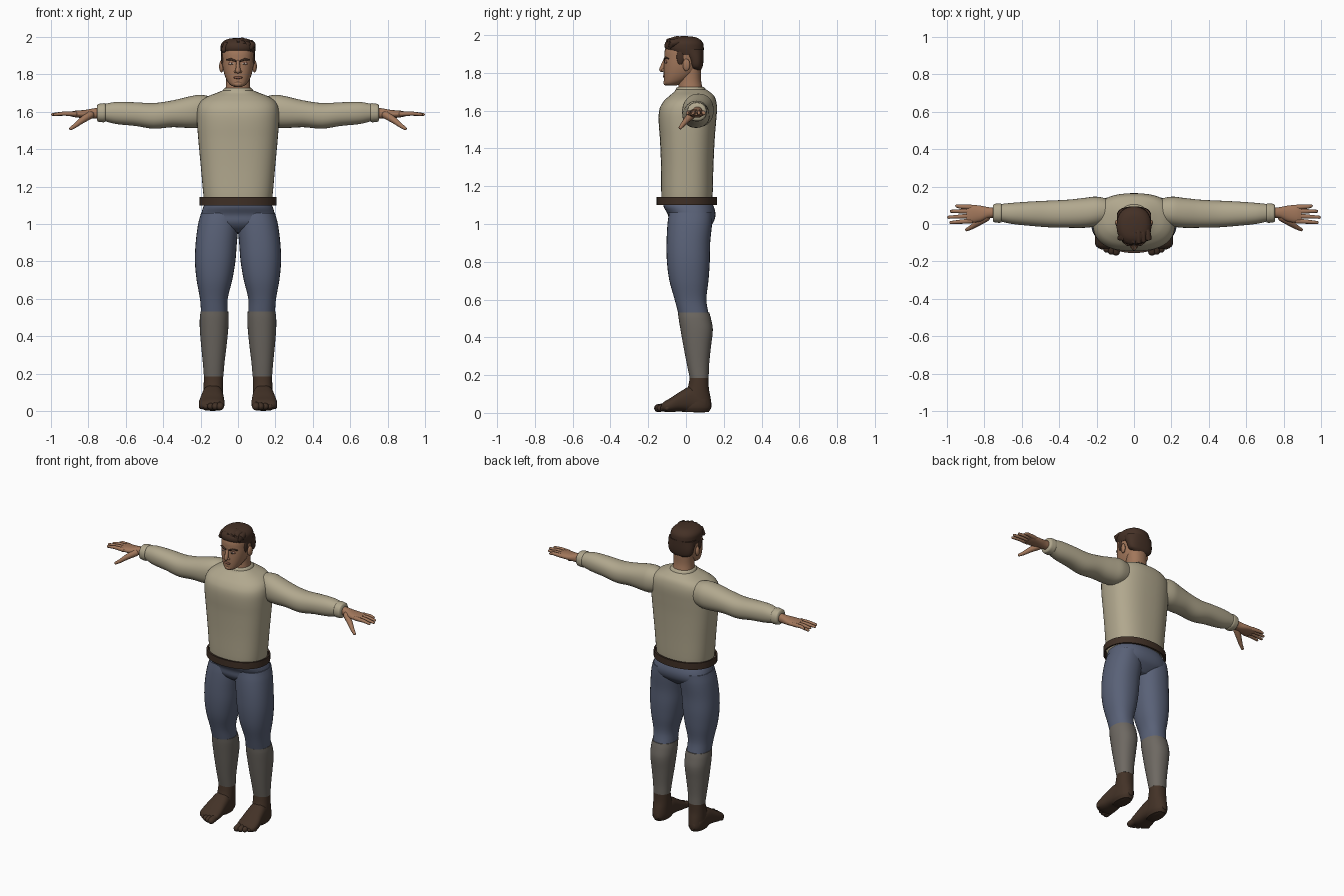
import bpy, bmesh, math
from mathutils import Vector, Matrix


def mat(name, r, g, b):
    m = bpy.data.materials.new(name)
    m.diffuse_color = (r, g, b, 1)
    return m


SHIRT = mat("cream_wool", .44, .39, .27)
DENIM = mat("blue_denim", .10, .12, .185)
SOCK = mat("grey_sock", .155, .14, .122)
LEATHER = mat("dark_leather", .056, .032, .02)
BELT = mat("belt_brown", .05, .029, .019)
SKIN = mat("skin", .36, .185, .105)
LIP = mat("lip", .24, .10, .065)
HAIR = mat("brown_hair", .058, .03, .019)
WHITE = mat("eye_white", .5, .46, .42)


def finish(name, bm, m, mirror=False):
    bmesh.ops.recalc_face_normals(bm, faces=bm.faces[:])
    me = bpy.data.meshes.new(name)
    bm.to_mesh(me)
    bm.free()
    ob = bpy.data.objects.new(name, me)
    bpy.context.collection.objects.link(ob)
    me.materials.append(m)
    if mirror:
        md = ob.modifiers.new("mirror", 'MIRROR')
        md.use_mirror_merge = False
    return ob


def skin_rings(bm, rings, caps=True):
    vs = [[bm.verts.new(p) for p in r] for r in rings]
    n = len(vs[0])
    for a, b in zip(vs, vs[1:]):
        for i in range(n):
            j = (i + 1) % n
            bm.faces.new((a[i], a[j], b[j], b[i]))
    if caps:
        bm.faces.new(vs[0])
        bm.faces.new(vs[-1])


def dense(rows, steps):
    """Smooth curve through control rows (non-uniform Hermite)."""
    k = len(rows)
    slope = []
    for i in range(k):
        a, b = rows[max(i - 1, 0)], rows[min(i + 1, k - 1)]
        slope.append([(q - p) / (b[0] - a[0]) for p, q in zip(a, b)])
    out = []
    for i in range(k - 1):
        h = rows[i + 1][0] - rows[i][0]
        for s in range(steps):
            t = s / steps
            f = (2*t**3 - 3*t*t + 1, (t**3 - 2*t*t + t) * h, 3*t*t - 2*t**3, (t**3 - t*t) * h)
            out.append([f[0]*p + f[1]*u + f[2]*q + f[3]*v for p, u, q, v in
                        zip(rows[i], slope[i], rows[i + 1], slope[i + 1])])
    return out + [list(rows[-1])]


def oval(a0, a1, b0, b1, p, n):
    pts = []
    for i in range(n):
        c, s = math.cos(2*math.pi*i/n), math.sin(2*math.pi*i/n)
        pts.append(((a0 + a1)/2 + (a1 - a0)/2 * math.copysign(abs(c)**(2/p), c),
                    (b0 + b1)/2 + (b1 - b0)/2 * math.copysign(abs(s)**(2/p), s)))
    return pts


def loft(name, rows, m, axis='Z', p=2.2, mirror=False, n=32, steps=4):
    """Rows hold position along the axis, then low/high extents of the other two axes."""
    put = {'Z': lambda t, a, b: (a, b, t), 'X': lambda t, a, b: (t, a, b),
           'Y': lambda t, a, b: (a, t, b)}[axis]
    bm = bmesh.new()
    skin_rings(bm, [[put(r[0], a, b) for a, b in oval(*r[1:], p, n)] for r in dense(rows, steps)])
    return finish(name, bm, m, mirror)


def body(name, rows, m, **kw):
    """Symmetric vertical loft: height, half width, front, back."""
    return loft(name, [(z, -w, w, f, b) for z, w, f, b in rows], m, **kw)


def tube(name, paths, m, mirror=False, n=12):
    """Round-ended tapered limbs; each path lists (x, y, z, radius)."""
    bm = bmesh.new()
    for path in paths:
        P = [Vector(q[:3]) for q in path]
        R = [q[3] for q in path]
        T = [(P[min(i + 1, len(P) - 1)] - P[max(i - 1, 0)]).normalized() for i in range(len(P))]
        st = list(zip(P, R, T))
        caps = [math.radians(d) for d in (80, 55, 28)]
        head = [(P[0] - T[0]*R[0]*math.sin(a), R[0]*math.cos(a), T[0]) for a in caps]
        tail = [(P[-1] + T[-1]*R[-1]*math.sin(a), R[-1]*math.cos(a), T[-1]) for a in caps[::-1]]
        rings = []
        for c, r, t in head + st + tail:
            up = Vector((1, 0, 0)) if abs(T[0].x) < .6 else Vector((0, 0, 1))
            u = t.cross(up).normalized()
            v = t.cross(u)
            rings.append([c + r*(u*math.cos(2*math.pi*i/n) + v*math.sin(2*math.pi*i/n)) for i in range(n)])
        skin_rings(bm, rings)
    return finish(name, bm, m, mirror)


def blob(name, c, r, m, mirror=False, rot=0):
    bm = bmesh.new()
    bmesh.ops.create_uvsphere(bm, u_segments=16, v_segments=10, radius=1)
    M = Matrix.Translation(c) @ Matrix.Rotation(rot, 4, 'Z') @ Matrix.Diagonal((*r, 1))
    bmesh.ops.transform(bm, matrix=M, verts=bm.verts[:])
    return finish(name, bm, m, mirror)


# Sweater: torso, collar, sleeves, cuffs
body("sweater_torso", [(1.10, .174, -.124, .134), (1.13, .182, -.13, .14), (1.3, .198, -.132, .145),
     (1.45, .212, -.138, .152), (1.55, .219, -.145, .16), (1.61, .218, -.14, .164),
     (1.65, .203, -.118, .16), (1.68, .165, -.086, .148), (1.70, .115, -.062, .125),
     (1.712, .085, -.055, .108)], SHIRT, p=2.5, n=48)
body("sweater_collar", [(1.68, .092, -.058, .112), (1.70, .086, -.056, .11), (1.72, .078, -.05, .1),
     (1.726, .072, -.044, .094)], SHIRT)
loft("sleeve", [(.12, .01, .13, 1.54, 1.675), (.20, -.012, .146, 1.516, 1.69), (.26, -.02, .14, 1.513, 1.681),
     (.35, -.02, .13, 1.517, 1.66), (.45, -.018, .125, 1.509, 1.646), (.55, -.01, .12, 1.524, 1.65),
     (.65, .0, .113, 1.534, 1.652), (.715, .014, .106, 1.55, 1.641)], SHIRT, 'X', mirror=True)
loft("cuff", [(.705, .018, .1, 1.556, 1.632), (.71, .008, .109, 1.545, 1.644), (.73, .007, .109, 1.544, 1.643),
     (.748, .01, .106, 1.547, 1.64), (.754, .018, .1, 1.556, 1.63)], SHIRT, 'X', mirror=True)

# Hands with four fingers and a thumb
loft("palm", [(.74, .034, .087, 1.564, 1.622), (.78, .03, .09, 1.563, 1.616), (.82, .014, .098, 1.565, 1.609),
     (.87, .006, .102, 1.57, 1.605), (.895, .01, .099, 1.575, 1.6)], SKIN, 'X', mirror=True, n=24)
fingers = [(.016, .008, .978), (.043, .036, .99), (.068, .068, .976), (.09, .096, .947)]
tube("fingers", [[(.87, a, 1.588, .0135), (.93, (a + b)/2, 1.59, .011), (tip, b, 1.585, .008)]
                 for a, b, tip in fingers], SKIN, True)
tube("thumb", [[(.79, .035, 1.582, .022), (.835, .005, 1.553, .017), (.87, -.018, 1.525, .012),
                (.893, -.03, 1.51, .009)]], SKIN, True)

# Trousers: hips and thighs
body("trouser_hips", [(.955, .06, -.035, .09), (.98, .14, -.07, .12), (1.01, .198, -.09, .146),
     (1.05, .196, -.096, .156), (1.09, .186, -.118, .148), (1.115, .172, -.118, .134)], DENIM, p=2.4, n=40)
loft("trouser_leg", [(.522, .055, .197, -.04, .12), (.6, .055, .203, -.06, .108), (.7, .031, .221, -.088, .119),
     (.8, .014, .23, -.101, .126), (.9, .006, .226, -.103, .128), (1.0, -.003, .213, -.098, .138),
     (1.06, .0, .197, -.09, .14)], DENIM, p=2.25, mirror=True)

# Belt: loose hollow band
bm = bmesh.new()
band = [(.196, .148, 1.1), (.205, .16, 1.1), (.205, .16, 1.144), (.196, .148, 1.144), (.196, .148, 1.1)]
skin_rings(bm, [[(a, b + .005, z) for a, b in oval(-rx, rx, -ry, ry, 2.15, 56)] for rx, ry, z in band], False)
bmesh.ops.remove_doubles(bm, verts=bm.verts[:], dist=1e-5)
finish("belt", bm, BELT)

# Socks
loft("sock", [(.185, .078, .182, .02, .12), (.25, .073, .187, .006, .122), (.35, .061, .197, -.013, .132),
     (.44, .052, .204, -.029, .142), (.5, .05, .204, -.039, .132), (.532, .052, .2, -.043, .123)],
     SOCK, mirror=True)

# Feet: ankle, sole and five toes
loft("ankle", [(.005, .095, .175, -.02, .12), (.03, .083, .187, -.04, .134), (.08, .08, .186, -.022, .13),
     (.13, .079, .184, .008, .121), (.192, .079, .181, .021, .119)], LEATHER, mirror=True)
loft("foot", [(.132, .115, .155, .02, .06), (.10, .09, .18, .003, .1), (.03, .08, .19, .004, .14),
     (-.03, .075, .2, .008, .113), (-.08, .072, .209, .004, .08), (-.115, .075, .205, .006, .06),
     (-.13, .088, .188, .015, .045)], LEATHER, 'Y', p=2.5, mirror=True)
tube("toes", [[(.096 + .024*i, -.09, .034, .022 - .0015*i), (.096 + .025*i, -.148 + .003*i*i, .025, .021 - .0018*i)]
              for i in range(5)], LEATHER, True)

# Neck and head
body("neck", [(1.66, .075, -.045, .1), (1.71, .068, -.042, .09), (1.76, .063, -.037, .08),
     (1.82, .064, -.035, .08)], SKIN)
body("head", [(1.733, .022, -.105, -.05), (1.742, .04, -.114, -.03), (1.765, .058, -.117, .015),
     (1.80, .073, -.118, .055), (1.84, .082, -.117, .075), (1.88, .085, -.115, .083), (1.92, .085, -.112, .083),
     (1.96, .075, -.092, .07), (1.98, .045, -.06, .045)], SKIN, p=2.25)
tube("nose", [[(0, -.112, 1.868, .008), (0, -.121, 1.842, .011), (0, -.128, 1.818, .014)]], SKIN)
blob("nostril", (.012, -.119, 1.814), (.009, .011, .008), SKIN, True)
blob("chin", (0, -.106, 1.748), (.024, .014, .015), SKIN)
blob("ear", (.088, .002, 1.842), (.012, .02, .033), SKIN, True, -.3)
blob("lips", (0, -.116, 1.782), (.024, .007, .007), LIP)

# Eyes and brows
blob("eye_socket", (.034, -.106, 1.858), (.019, .006, .009), LIP, True, .25)
blob("eye", (.034, -.108, 1.857), (.014, .006, .006), WHITE, True, .25)
blob("iris", (.033, -.1115, 1.857), (.006, .004, .006), HAIR, True)
tube("eyebrow", [[(.014, -.115, 1.871, .005), (.038, -.11, 1.88, .006), (.06, -.094, 1.876, .004)]], HAIR, True)

# Hair: crown, back, sideburns and swept locks
body("hair_crown", [(1.895, .087, -.08, .09), (1.915, .091, -.1, .093), (1.935, .093, -.113, .094),
     (1.96, .09, -.11, .089), (1.98, .072, -.09, .07), (1.99, .045, -.065, .045), (1.994, .012, -.03, .01)],
     HAIR, p=2.25)
body("hair_back", [(1.815, .05, .04, .078), (1.83, .078, .022, .087), (1.87, .09, .008, .093),
     (1.925, .092, -.03, .094)], HAIR, p=2.4)
blob("sideburn", (.081, -.03, 1.885), (.009, .02, .042), HAIR, True)
tube("hair_locks", [[(x*1.05, -.1 + abs(x)*.35, 1.93 + .012*(i % 2), .014),
                     (x + .012, -.094 + abs(x)*.3, 1.963 - abs(x)*.1, .021),
                     (x*.9 + .014, -.045, 1.98 - abs(x)*.25, .019),
                     (x*.7 + .006, .03, 1.966 - abs(x)*.2, .012)]
                    for i, x in enumerate((-.072, -.045, -.018, .01, .036, .062))], HAIR)

# Smooth shading with crisp hard edges
for ob in bpy.context.scene.objects:
    ob.select_set(True)
    bpy.context.view_layer.objects.active = ob
bpy.ops.object.shade_smooth_by_angle(angle=math.radians(50))
